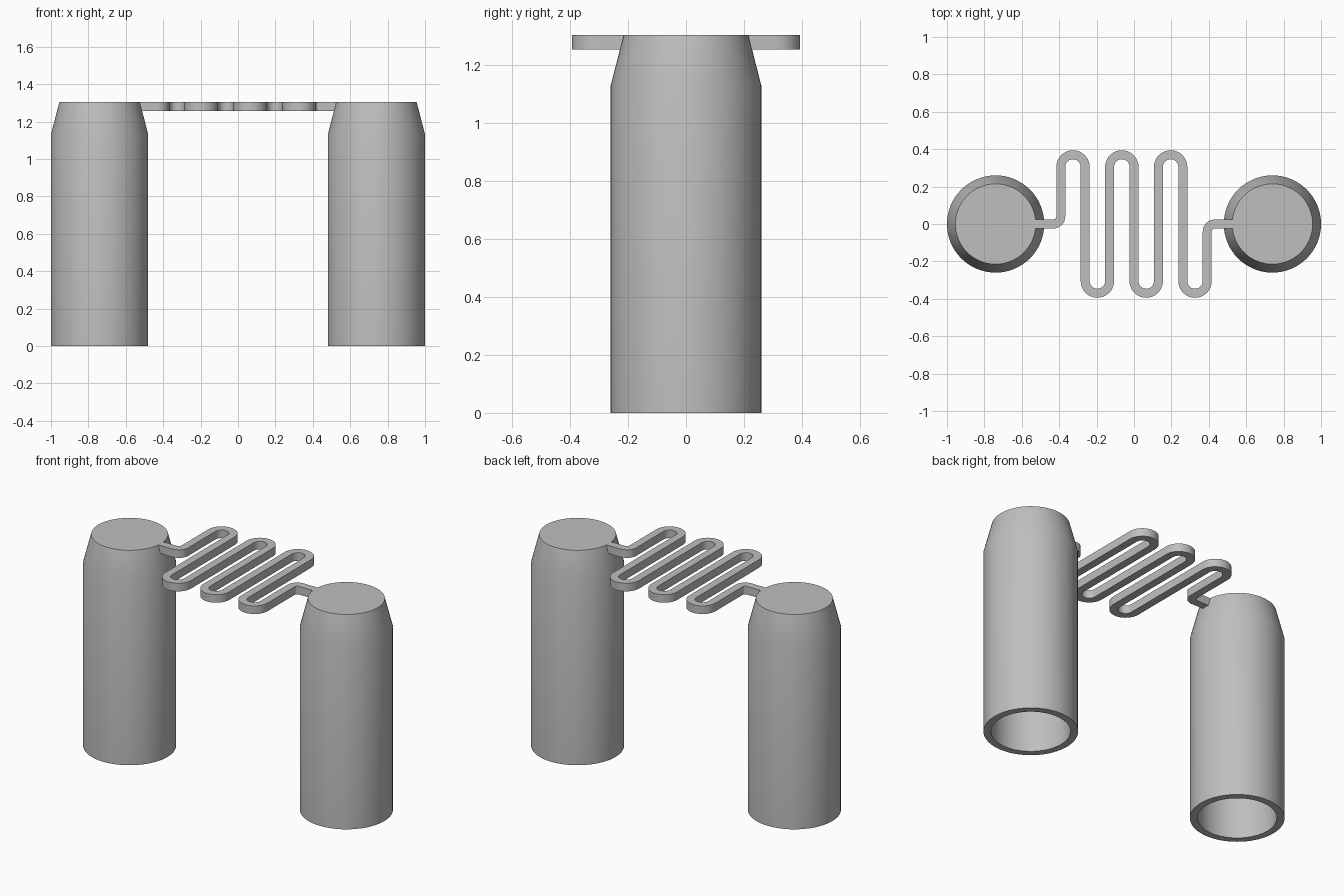
import bpy, bmesh
from math import pi, cos, sin
from mathutils import Vector, Matrix

cube = bpy.data.objects.get("Cube")
if cube:
    bpy.data.objects.remove(cube, do_unlink=True)

grey = bpy.data.materials.new("plain grey")
grey.use_nodes = True
colour = (0.52, 0.52, 0.52, 1)
grey.diffuse_color = colour
grey.node_tree.nodes["Principled BSDF"].inputs["Base Color"].default_value = colour


def finish(bm, name):
    """Turn a bmesh into a smooth-shaded grey object."""
    bmesh.ops.remove_doubles(bm, verts=bm.verts, dist=1e-5)
    bmesh.ops.recalc_face_normals(bm, faces=bm.faces)
    mesh = bpy.data.meshes.new(name)
    bm.to_mesh(mesh)
    bm.free()
    mesh.materials.append(grey)
    obj = bpy.data.objects.new(name, mesh)
    bpy.context.collection.objects.link(obj)
    bpy.ops.object.select_all(action='DESELECT')
    obj.select_set(True)
    bpy.context.view_layer.objects.active = obj
    bpy.ops.object.shade_smooth_by_angle()
    return obj


# Hollow capped sleeves: wall profile (radius, height) spun about the axis
TOP = 1.305
profile = [(0, TOP), (0.215, TOP), (0.26, 1.13), (0.26, 0),
           (0.218, 0), (0.218, 1.12), (0.18, 1.255), (0, 1.255)]


def sleeve(name, x):
    bm = bmesh.new()
    verts = [bm.verts.new((r, 0, z)) for r, z in profile]
    edges = [bm.edges.new(pair) for pair in zip(verts, verts[1:])]
    bmesh.ops.spin(bm, geom=verts + edges, axis=(0, 0, 1), cent=(0, 0, 0),
                   angle=2 * pi, steps=64, use_duplicate=False)
    bmesh.ops.remove_doubles(bm, verts=bm.verts, dist=1e-5)
    bmesh.ops.translate(bm, verts=bm.verts, vec=(x, 0, 0))
    finish(bm, name)


sleeve("right_sleeve", -0.74)
sleeve("left_sleeve", 0.74)

# Serpentine link: centre line as (point, sideways normal) pairs
PITCH, WIDTH, THICK = 0.1305, 0.048, 0.05
LEG_END, BEND = 0.305, 0.04
FIRST = -3 * PITCH
path = []


def arc(cx, cy, radius, start, end, steps):
    """Append an arc; the normal points to the left of travel."""
    turn = 1 if end > start else -1
    for i in range(steps + 1):
        a = start + (end - start) * i / steps
        out = Vector((cos(a), sin(a)))
        path.append((Vector((cx, cy)) + out * radius, -out * turn))


path.append((Vector((-0.53, 0)), Vector((0, 1))))
arc(FIRST - BEND, BEND, BEND, -pi / 2, 0, 8)
for i in range(6):
    cx = FIRST + (i + 0.5) * PITCH
    if i % 2 == 0:
        arc(cx, LEG_END, PITCH / 2, pi, 0, 20)
    else:
        arc(cx, -LEG_END, PITCH / 2, pi, 2 * pi, 20)
arc(-FIRST + BEND, -BEND, BEND, pi, pi / 2, 8)
path.append((Vector((0.53, 0)), Vector((0, 1))))

# Sweep a rectangular section along the centre line
bm = bmesh.new()
rings = []
for point, normal in path:
    sides = [point + normal * WIDTH / 2, point - normal * WIDTH / 2]
    rings.append([bm.verts.new((*p, z)) for p, z in
                  [(sides[0], TOP), (sides[1], TOP),
                   (sides[1], TOP - THICK), (sides[0], TOP - THICK)]])
for a, b in zip(rings, rings[1:]):
    for i in range(4):
        j = (i + 1) % 4
        bm.faces.new((a[i], a[j], b[j], b[i]))
bm.faces.new(rings[0])
bm.faces.new(rings[-1])
finish(bm, "serpentine_link")
